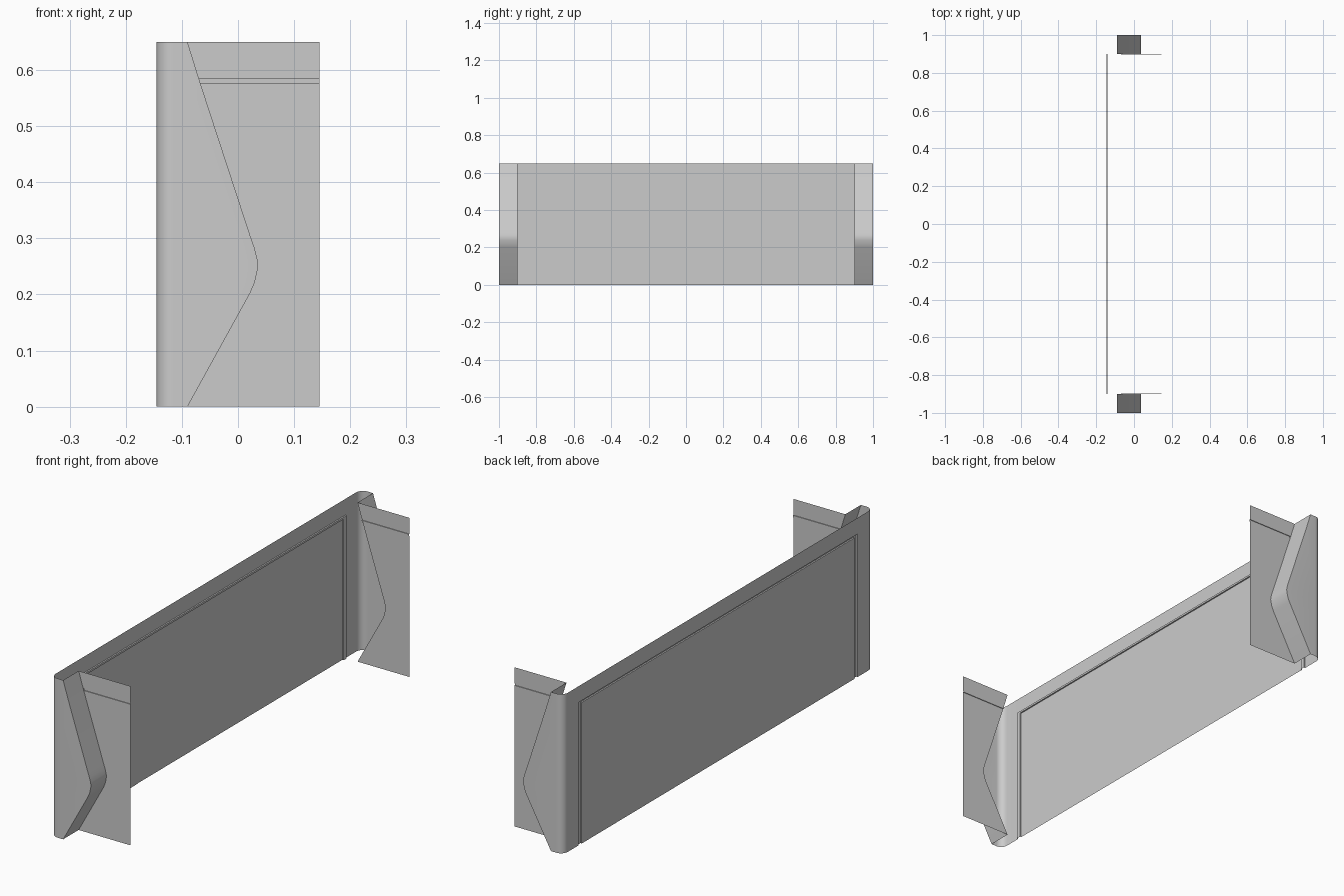
import bpy, math

if "Cube" in bpy.data.objects:
    bpy.data.objects.remove(bpy.data.objects["Cube"])

BACK = -0.145     # outer plane of the long wall
FRONT = 0.145     # free edge of the end panels
TOP = 0.65
SEAM_HI, SEAM_LO = 0.584, 0.576
GROOVE = 0.006


def skin(name, rows, mirror=False, smooth=True):
    """Skin a grid of points: every row holds the same number of points."""
    n = len(rows[0])
    verts = [p for row in rows for p in row]
    faces = [(j * n + i, j * n + i + 1, (j + 1) * n + i + 1, (j + 1) * n + i)
             for j in range(len(rows) - 1) for i in range(n - 1)]
    mesh = bpy.data.meshes.new(name)
    mesh.from_pydata(verts, [], faces)
    mesh.update()
    ob = bpy.data.objects.new(name, mesh)
    bpy.context.collection.objects.link(ob)
    if mirror:
        mod = ob.modifiers.new("other_end", 'MIRROR')
        mod.use_axis = (False, True, False)
        mod.use_mirror_merge = False
    if smooth:
        bpy.ops.object.select_all(action='DESELECT')
        ob.select_set(True)
        bpy.context.view_layer.objects.active = ob
        bpy.ops.object.shade_smooth_by_angle(angle=math.radians(30))
    return ob


# Long wall panel
skin("wall_panel", [[(BACK, y, z) for y in (0.88, 0, -0.88)]
                    for z in (0, SEAM_LO)])

# Top band along the wall, split in the middle
skin("wall_top_band", [[(BACK, y, z) for y in (0.9, 0, -0.9)]
                       for z in (SEAM_HI, TOP)])

# Sunken seam running around the wall panel on three sides
outer = [(-0.9, 0), (-0.9, SEAM_HI), (0.9, SEAM_HI), (0.9, 0)]
inner = [(-0.88, 0), (-0.88, SEAM_LO), (0.88, SEAM_LO), (0.88, 0)]
loops = [(outer, BACK), (outer, BACK + GROOVE),
         (inner, BACK + GROOVE), (inner, BACK)]
skin("wall_seam", [[(x, y, z) for y, z in path] for path, x in loops],
     smooth=False)

# Shallow plate low on the inner side of the wall
skin("inner_plate", [[(BACK + 0.0015, y, z) for y in (-0.88, -0.44)]
                     for z in (0, 0.105)], smooth=False)

# Arrow-shaped edge of the end pillars: (x, z) from bottom to top
edge = [(-0.09, 0), (0.022, 0.203), (0.03, 0.222), (0.034, 0.24),
        (0.036, 0.252), (0.034, 0.265), (0.029, 0.284), (0.022, 0.304),
        (-0.067, SEAM_LO), (-0.0695, SEAM_HI), (-0.09, TOP)]

# Rounded corner, outer end face and the folded return behind the arrow edge
R = 0.03
arc = [(BACK + R - R * math.cos(a), -1 + R - R * math.sin(a))
       for a in (math.pi / 2 * k / 8 for k in range(9))]
skin("end_pillar",
     [[(x, y, z) for x, y in
       [(BACK, -0.9)] + arc + [(xc, -1), (xc, -0.9)]] for xc, z in edge],
     mirror=True)

# Recessed end panel with a fine seam under its top band
rows = []
for xc, z in edge:
    pair = [(-0.9, z)]
    if z == SEAM_LO:
        pair = [(-0.9, z), (-0.897, z)]
    elif z == SEAM_HI:
        pair = [(-0.897, z), (-0.9, z)]
    rows += [[(xc, y, h), (FRONT, y, h)] for y, h in pair]
skin("end_panel", rows, mirror=True)
